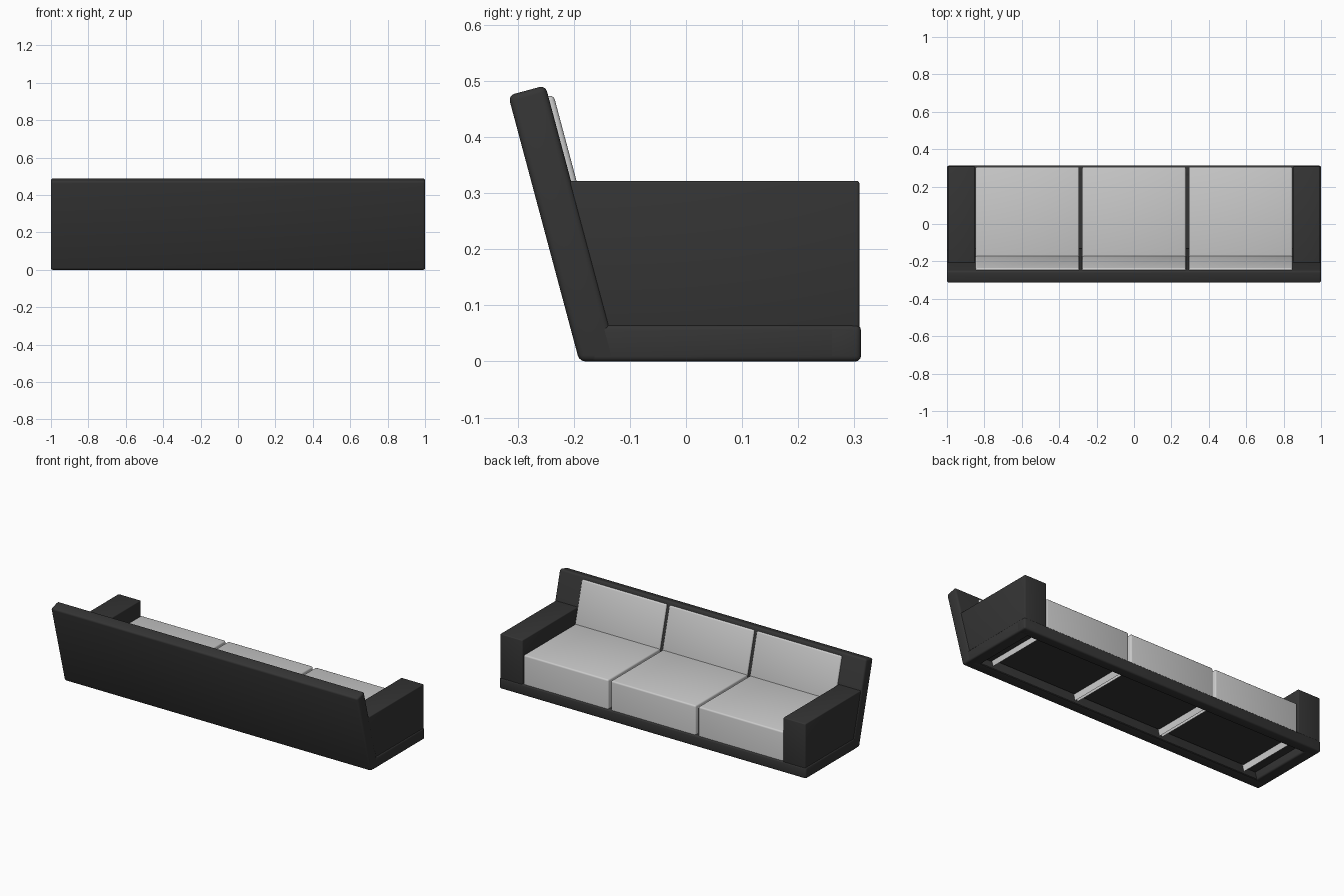
import bpy, bmesh

if "Cube" in bpy.data.objects:
    bpy.data.objects.remove(bpy.data.objects["Cube"])

dark = bpy.data.materials.new("dark_fabric")
dark.diffuse_color = (0.035, 0.035, 0.035, 1)
dark.use_nodes = True
dark.node_tree.nodes["Principled BSDF"].inputs["Base Color"].default_value = dark.diffuse_color
LEAN = 0.2674  # backward slope of the backrest (y per z)


def extrude(name, profile, x0, x1, bevel, mat=None, open_bottom=False):
    """Extrude a (y, z) profile along x and round its edges."""
    bm = bmesh.new()
    face = bm.faces.new([bm.verts.new((x0, y, z)) for y, z in profile])
    out = bmesh.ops.extrude_face_region(bm, geom=[face])
    moved = [g for g in out["geom"] if isinstance(g, bmesh.types.BMVert)]
    bmesh.ops.translate(bm, vec=(x1 - x0, 0, 0), verts=moved)
    bmesh.ops.recalc_face_normals(bm, faces=bm.faces)
    if open_bottom:
        bm.faces.ensure_lookup_table()
        low = min(bm.faces, key=lambda f: f.calc_center_median().z)
        bmesh.ops.delete(bm, geom=[low], context="FACES")
    if bevel:
        edges = [e for e in bm.edges if not e.is_boundary]
        bmesh.ops.bevel(bm, geom=edges, offset=bevel, segments=3,
                        profile=0.5, affect="EDGES", clamp_overlap=True)
    me = bpy.data.meshes.new(name)
    bm.to_mesh(me)
    bm.free()
    ob = bpy.data.objects.new(name, me)
    bpy.context.collection.objects.link(ob)
    if mat:
        me.materials.append(mat)
    bpy.context.view_layer.objects.active = ob
    ob.select_set(True)
    bpy.ops.object.shade_smooth_by_angle(angle=0.6)
    ob.select_set(False)
    return ob


def box(y0, y1, z0, z1):
    return [(y0, z0), (y1, z0), (y1, z1), (y0, z1)]


def back_y(z):   # rear plane of the backrest
    return -0.190 - LEAN * z


def front_y(z):  # front plane of the backrest
    return -0.119 - LEAN * z


# leaning backrest slab
extrude("backrest", [(back_y(0), 0), (front_y(0), 0), (front_y(0.492), 0.492),
                     (back_y(0.474), 0.474)], -1, 1, 0.011, dark)

# base frame: front rail, side rails and deck
extrude("front_rail", box(0.25, 0.312, 0, 0.065), -1, 1, 0.01, dark)
for s, side in ((-1, "left"), (1, "right")):
    x0, x1 = sorted((s * 0.93, s))
    extrude(side + "_rail", box(-0.17, 0.305, 0, 0.065), x0, x1, 0.009, dark)
    # arm, slightly inset from the rail and following the backrest
    x0, x1 = sorted((s * 0.85, s * 0.995))
    extrude(side + "_arm", [(front_y(0.05) - 0.02, 0.05), (0.309, 0.05),
                            (0.309, 0.322), (front_y(0.322) - 0.02, 0.322)],
            x0, x1, 0.005, dark)
extrude("deck", box(-0.13, 0.26, 0.062, 0.07), -0.87, 0.87, 0, dark)

# three seat cushions (open underneath) and three back cushions
for i, name in enumerate(("left", "middle", "right")):
    c = (i - 1) * 0.57
    extrude(name + "_seat_cushion", box(-0.185, 0.306, 0.02, 0.236),
            c - 0.277, c + 0.277, 0.009, None, True)
    extrude(name + "_back_cushion",
            [(front_y(0.2) - 0.02, 0.2), (front_y(0.2) + 0.01, 0.2),
             (front_y(0.475) + 0.01, 0.475), (front_y(0.467) - 0.02, 0.467)],
            c - 0.277, c + 0.277, 0.008)
